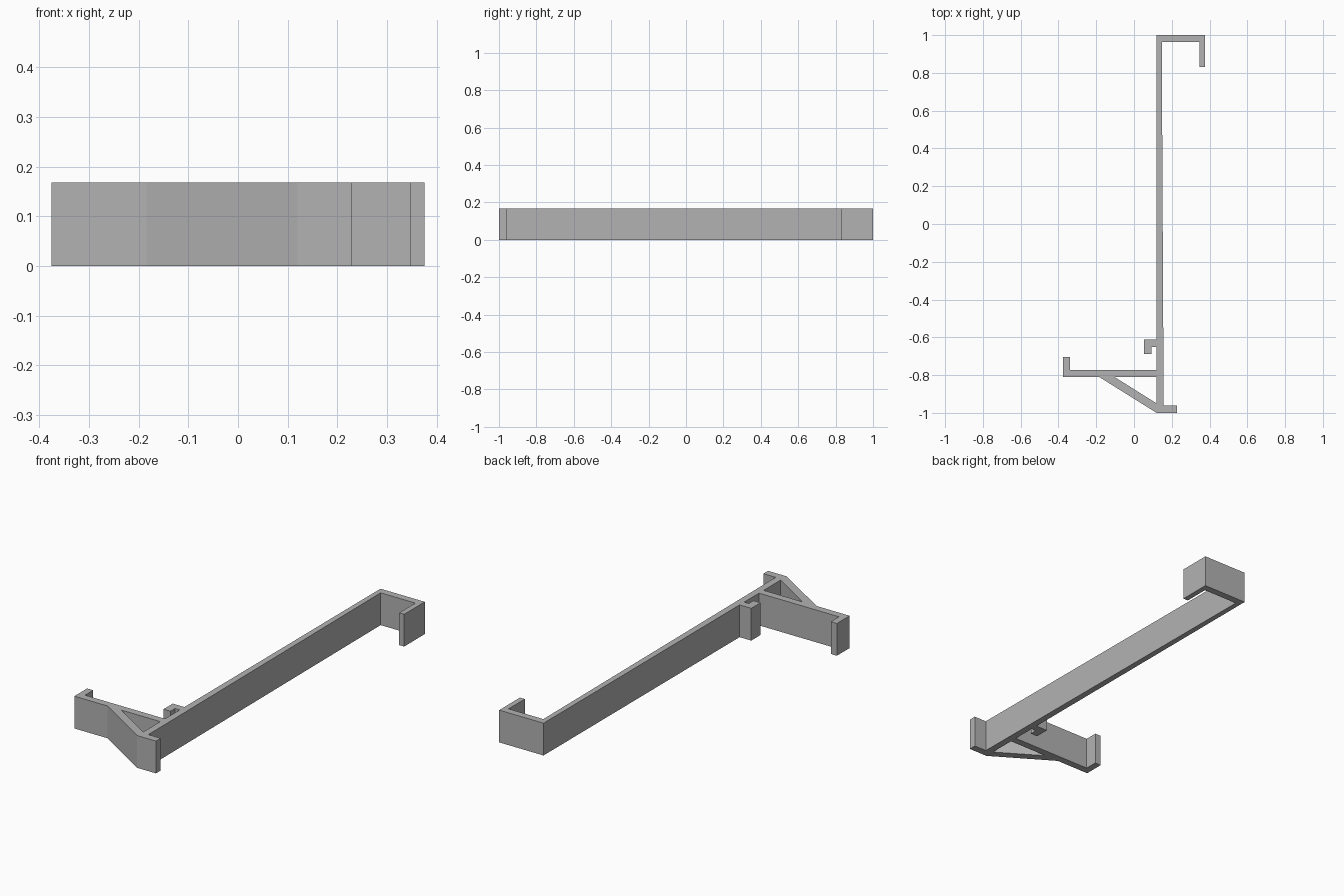
import bpy

cube = bpy.data.objects.get("Cube")
if cube:
    bpy.data.objects.remove(cube)

HEIGHT = 0.168

# Grey plastic
grey = bpy.data.materials.new("grey_plastic")
grey.use_nodes = True
colour = (0.45, 0.45, 0.45, 1)
grey.diffuse_color = colour
grey.node_tree.nodes["Principled BSDF"].inputs["Base Color"].default_value = colour

# Key lines of the bracket section
spine_left, spine_top, spine_foot = 0.12, 0.147, 0.157
arm_top, arm_under = -0.772, -0.81

top_hook = [(spine_left, 1), (0.375, 1), (0.375, 0.83), (0.347, 0.83),
            (0.347, 0.963), (spine_top, 0.963)]
foot = [(spine_foot, -0.961), (0.228, -0.961), (0.228, -1), (spine_left, -1)]
tray_arm = [(-0.184, arm_under), (-0.375, arm_under), (-0.375, -0.705),
            (-0.34, -0.705), (-0.34, arm_top), (spine_left, arm_top)]
small_hook = [(spine_left, -0.65), (0.093, -0.65), (0.093, -0.688),
              (0.053, -0.688), (0.053, -0.612), (spine_left, -0.612)]
brace_opening = [(-0.103, arm_under), (spine_left, arm_under), (spine_left, -0.95)]


def extruded_section(name, loops, height, material):
    """Fill closed outlines (inner ones become holes) and extrude them up."""
    curve = bpy.data.curves.new(name, "CURVE")
    curve.dimensions = "2D"
    curve.fill_mode = "BOTH"
    curve.extrude = height / 2
    for loop in loops:
        spline = curve.splines.new("POLY")
        spline.points.add(len(loop) - 1)
        for point, (x, y) in zip(spline.points, loop):
            point.co = (x, y, 0, 1)
        spline.use_cyclic_u = True
        spline.use_smooth = False
    curve.materials.append(material)
    obj = bpy.data.objects.new(name, curve)
    obj.location.z = height / 2
    bpy.context.collection.objects.link(obj)
    bpy.ops.object.select_all(action="DESELECT")
    obj.select_set(True)
    bpy.context.view_layer.objects.active = obj
    bpy.ops.object.convert(target="MESH")
    bpy.ops.object.shade_flat()
    return bpy.context.object


# Hanging bracket: spine, hooks, foot and braced arm in one section
extruded_section("hanging_bracket",
                 [top_hook + foot + tray_arm + small_hook, brace_opening],
                 HEIGHT, grey)
